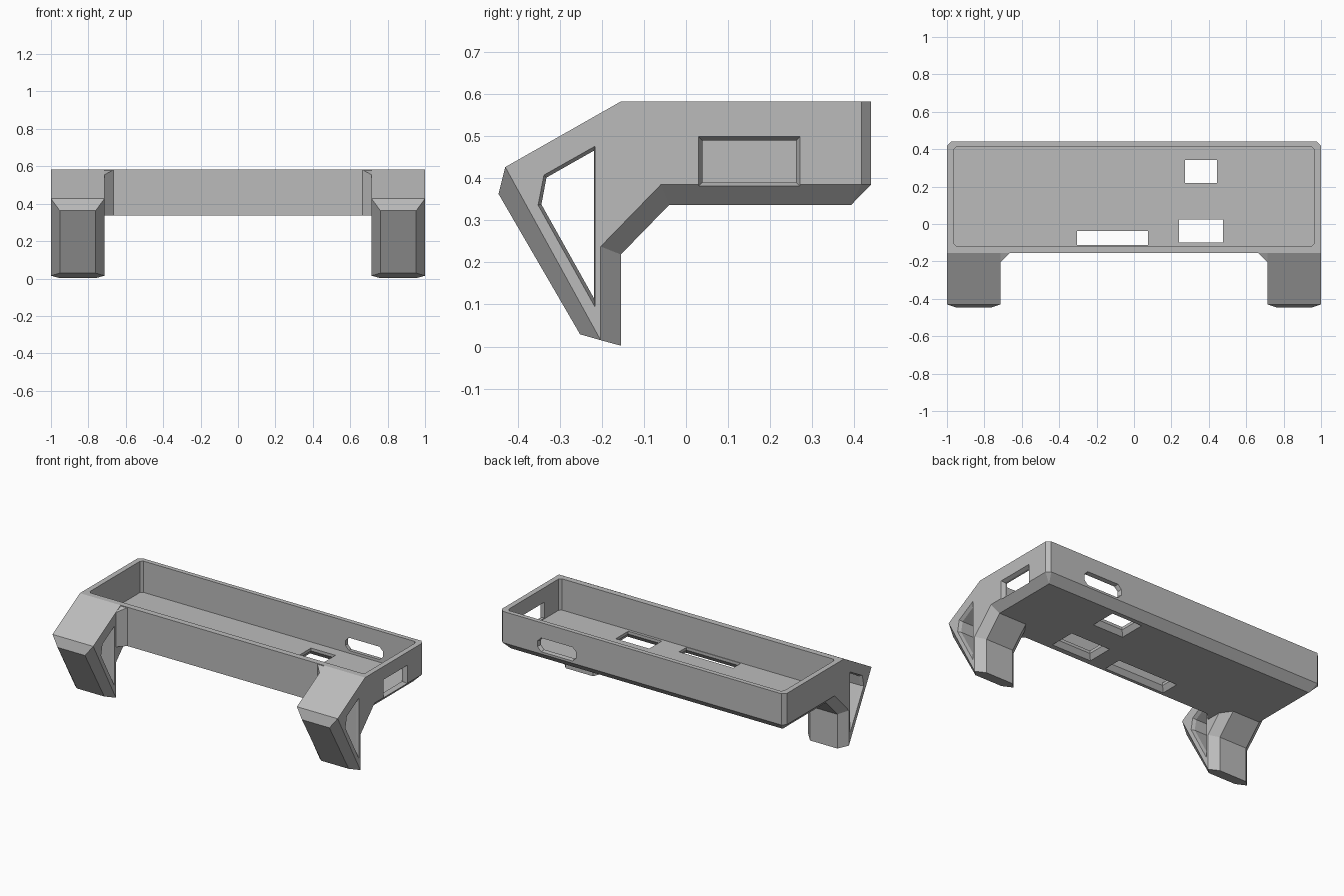
import bpy, bmesh

if "Cube" in bpy.data.objects:
    bpy.data.objects.remove(bpy.data.objects["Cube"], do_unlink=True)

GREY = (0.5, 0.5, 0.5, 1)
grey = bpy.data.materials.new("grey plastic")
grey.use_nodes = True
grey.diffuse_color = GREY
for node in grey.node_tree.nodes:
    if node.type == 'BSDF_PRINCIPLED':
        node.inputs["Base Color"].default_value = GREY


def loft(name, sections):
    """Closed solid through point rings of equal length."""
    bm = bmesh.new()
    rings = [[bm.verts.new(p) for p in ring] for ring in sections]
    n = len(rings[0])
    for a, b in zip(rings, rings[1:]):
        for i in range(n):
            j = (i + 1) % n
            bm.faces.new((a[i], a[j], b[j], b[i]))
    bm.faces.new(rings[0])
    bm.faces.new(rings[-1])
    bmesh.ops.remove_doubles(bm, verts=bm.verts, dist=0.0005)
    bmesh.ops.recalc_face_normals(bm, faces=bm.faces)
    mesh = bpy.data.meshes.new(name)
    bm.to_mesh(mesh)
    bm.free()
    mesh.materials.append(grey)
    obj = bpy.data.objects.new(name, mesh)
    bpy.context.collection.objects.link(obj)
    return obj


def cut(target, cutter):
    """Subtract the cutter, bake the result and drop the cutter."""
    cutter.hide_render = True
    mod = target.modifiers.new("cut", 'BOOLEAN')
    mod.operation = 'DIFFERENCE'
    mod.solver = 'EXACT'
    mod.object = cutter
    bpy.context.view_layer.update()
    graph = bpy.context.evaluated_depsgraph_get()
    mesh = bpy.data.meshes.new_from_object(target.evaluated_get(graph))
    target.modifiers.clear()
    target.data = mesh
    bpy.data.objects.remove(cutter, do_unlink=True)


def octagon(a0, a1, b0, b1, c):
    """Rectangle with corners cut by c."""
    return [(a0 + c, b0), (a1 - c, b0), (a1, b0 + c), (a1, b1 - c),
            (a1 - c, b1), (a0 + c, b1), (a0, b1 - c), (a0, b0 + c)]


def grow(a0, a1, b0, b1, d):
    return a0 - d, a1 + d, b0 - d, b1 + d


# Tray: chamfered lower edges on the back and ends, cut rear corners
FRONT, BACK, TOP, RIM, BASE = -0.155, 0.44, 0.583, 0.385, 0.337
K, C = 0.047, 0.023


def outline(z, inset, corner):
    x, y = 1 - inset, BACK - inset
    return [(-x, FRONT, z), (x, FRONT, z), (x, y - corner, z),
            (x - corner, y, z), (corner - x, y, z), (-x, y - corner, z)]


tray = loft("tray", [outline(BASE, K, 0), outline(RIM, 0, C), outline(TOP, 0, C)])
pocket = octagon(-0.966, 0.966, -0.117, 0.411, 0.015)
cut(tray, loft("pocket", [[(x, y, z) for x, y in pocket] for z in (RIM, 0.7)]))

# Floor openings, flared towards the underside
for hole in ((-0.305, 0.075, -0.113, -0.037),
             (0.24, 0.475, -0.1, 0.025),
             (0.272, 0.443, 0.22, 0.343)):
    rings = []
    for z, d in ((0.32, 0.034), (0.367, 0), (0.4, 0)):
        rings.append([(x, y, z) for x, y in octagon(*grow(*hole, d), 0)])
    cut(tray, loft("floor_opening", rings))

# End window and rear slot, flared outwards
window, slot = (0.039, 0.262, 0.39, 0.49), (0.465, 0.73, 0.402, 0.483)
flare = ((-0.06, 0), (-0.02, 0), (0.01, 0.014))
cut(tray, loft("end_window", [[(1 + t, y, z) for y, z in octagon(*grow(*window, d), 0)]
                              for t, d in flare]))
cut(tray, loft("rear_slot", [[(x, BACK + t, z) for x, z in octagon(*grow(*slot, d / 3), 0.025)]
                             for t, d in flare]))

# Legs: side profile, and the same profile pulled in on the side faces
core = [(FRONT, TOP), (-0.43, 0.427), (-0.446, 0.363), (-0.252, 0.029),
        (FRONT, 0.002), (FRONT, 0.219), (-0.04, BASE), (-0.06, 0.38), (FRONT, 0.38)]
side = [(FRONT, TOP), (-0.43, 0.427), (-0.43, 0.427), (-0.203, 0.015),
        (-0.203, 0.015), (-0.203, 0.238), (-0.06, RIM), (-0.06, RIM), (FRONT, RIM)]
gap_wide = [(-0.215, 0.482), (-0.341, 0.411), (-0.356, 0.336), (-0.215, 0.083)]
gap_slim = [(-0.219, 0.466), (-0.332, 0.402), (-0.344, 0.338), (-0.219, 0.115)]

for s, label in ((1, "left"), (-1, "right")):
    def at(x, profile):
        return [(s * x, y, z) for y, z in profile]

    leg = loft(label + "_leg", [at(0.714, side), at(0.761, core),
                                at(0.953, core), at(1, side)])
    cut(leg, loft("leg_opening", [at(0.7, gap_wide), at(0.735, gap_slim),
                                  at(0.98, gap_slim), at(1.01, gap_wide)]))

    # Corner brace between the leg and the tray front
    plan = [(0.665, FRONT), (0.714, -0.204), (0.73, -0.204), (0.73, -0.145), (0.665, -0.145)]
    slope = (TOP - 0.427) / (FRONT + 0.43)
    loft(label + "_brace",
         [[(s * x, y, BASE + 0.0005) for x, y in plan],
          [(s * x, y, TOP - 0.0005 + min(0, y - FRONT) * slope) for x, y in plan]])
